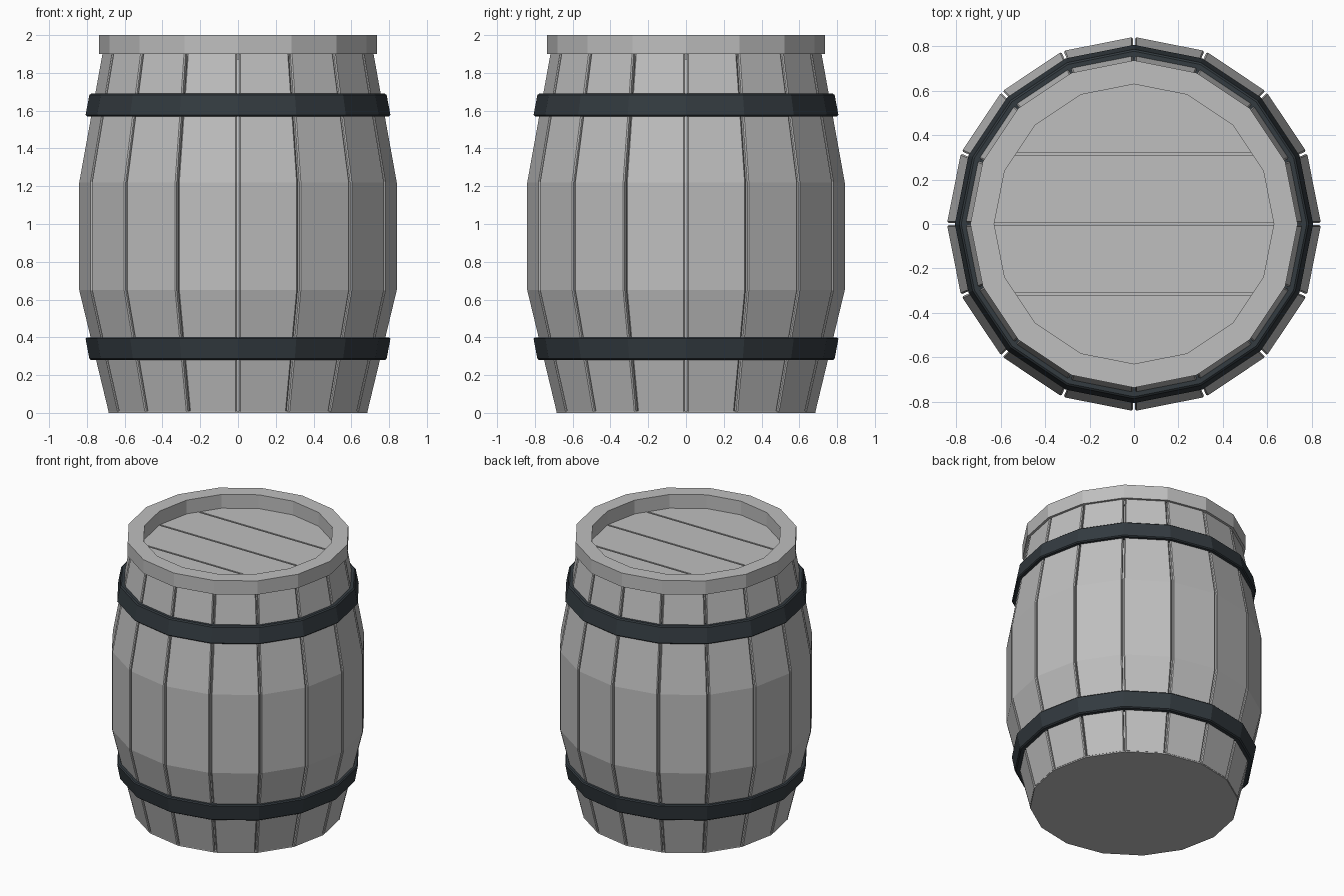
import bpy, bmesh
from math import sin, cos, tan, pi
from mathutils import Vector

cube = bpy.data.objects.get("Cube")
if cube:
    bpy.data.objects.remove(cube, do_unlink=True)

SIDES = 16
HALF = pi / SIDES
# Barrel outline as (corner radius, height)
OUTLINE = [(0.688, 0.008), (0.843, 0.65), (0.843, 1.22), (0.72, 1.9)]


def material(name, rgb):
    m = bpy.data.materials.new(name)
    m.use_nodes = True
    m.diffuse_color = (*rgb, 1)
    m.node_tree.nodes["Principled BSDF"].inputs["Base Color"].default_value = (*rgb, 1)
    return m


wood = material("grey wood", (0.52, 0.52, 0.52))
iron = material("dark iron", (0.033, 0.043, 0.051))


def finish(name, bm, mat):
    bmesh.ops.remove_doubles(bm, verts=bm.verts, dist=0.0001)
    bmesh.ops.recalc_face_normals(bm, faces=bm.faces)
    mesh = bpy.data.meshes.new(name)
    bm.to_mesh(mesh)
    bm.free()
    mesh.materials.append(mat)
    obj = bpy.data.objects.new(name, mesh)
    bpy.context.collection.objects.link(obj)
    return obj


def bridge(bm, loops, closed):
    """Join successive closed loops of vertices with quads."""
    pairs = list(zip(loops, loops[1:]))
    if closed:
        pairs.append((loops[-1], loops[0]))
    for a, b in pairs:
        n = len(a)
        for i in range(n):
            j = (i + 1) % n
            bm.faces.new((a[i], a[j], b[j], b[i]))


def turned(name, profile, mat, solid=False):
    """Sixteen-sided ring from a closed profile, or a capped solid."""
    bm = bmesh.new()
    loops = [[bm.verts.new((r * cos(2 * HALF * i), r * sin(2 * HALF * i), z))
              for i in range(SIDES)] for r, z in profile]
    bridge(bm, loops, closed=not solid)
    if solid:
        bm.faces.new(loops[0])
        bm.faces.new(loops[-1])
    return finish(name, bm, mat)


def stave(index, gap=0.013, chamfer=0.006, thick=0.06):
    """One plank with chamfered long edges that follows the outline."""
    a = (2 * index + 1) * HALF
    out, side = Vector((cos(a), sin(a), 0)), Vector((-sin(a), cos(a), 0))
    bm = bmesh.new()
    loops = []
    for r, z in OUTLINE:
        d, w = r * cos(HALF), r * sin(HALF) - gap / 2
        inner = w - thick * tan(HALF)
        section = [(d - thick, -inner), (d - chamfer, -w), (d, chamfer - w),
                   (d, w - chamfer), (d - chamfer, w), (d - thick, inner)]
        loops.append([bm.verts.new(out * p + side * q + Vector((0, 0, z)))
                      for p, q in section])
    bridge(bm, loops, closed=False)
    bm.faces.new(loops[0])
    bm.faces.new(loops[-1])
    finish(f"stave_{index + 1}", bm, wood)


# Staves around a slimmer inner core that closes the gaps
for i in range(SIDES):
    stave(i)
turned("inner_core", [(r - 0.045, min(z, 1.885)) for r, z in OUTLINE], wood, solid=True)
turned("bottom_plate", [(0.686, 0), (0.686, 0.009)], wood, solid=True)

# Raised top rim
turned("top_rim", [(0.63, 1.87), (0.63, 2), (0.737, 2), (0.737, 1.9), (0.7, 1.9), (0.7, 1.87)], wood)

# Lid boards, cut from a disc with narrow gaps
edges = [-0.7, -0.315, 0, 0.315, 0.7]
for n, (low, high) in enumerate(zip(edges, edges[1:])):
    bm = bmesh.new()
    loops = [[bm.verts.new((0.645 * cos(2 * HALF * i), 0.645 * sin(2 * HALF * i), z))
              for i in range(SIDES)] for z in (1.87, 1.9)]
    bridge(bm, loops, closed=False)
    bm.faces.new(loops[0])
    bm.faces.new(loops[1])
    for y, direction in ((low + 0.006, -1), (high - 0.006, 1)):
        cut = bmesh.ops.bisect_plane(
            bm, geom=bm.verts[:] + bm.edges[:] + bm.faces[:],
            plane_co=(0, y, 0), plane_no=(0, direction, 0), clear_outer=True)
        rim = [e for e in cut["geom_cut"] if isinstance(e, bmesh.types.BMEdge)]
        if rim:
            bmesh.ops.edgeloop_fill(bm, edges=rim)
    finish(f"lid_board_{n + 1}", bm, wood)


# Iron hoops, tapered with the barrel and lightly chamfered
def hoop(name, z_wide, z_narrow):
    c = 0.007 if z_narrow > z_wide else -0.007
    k = abs(c)
    turned(name, [(0.755, z_wide), (0.807 - k, z_wide), (0.807, z_wide + c),
                  (0.787, z_narrow - c), (0.785 - k, z_narrow), (0.73, z_narrow)], iron)


hoop("upper_hoop", 1.57, 1.69)
hoop("lower_hoop", 0.4, 0.28)
